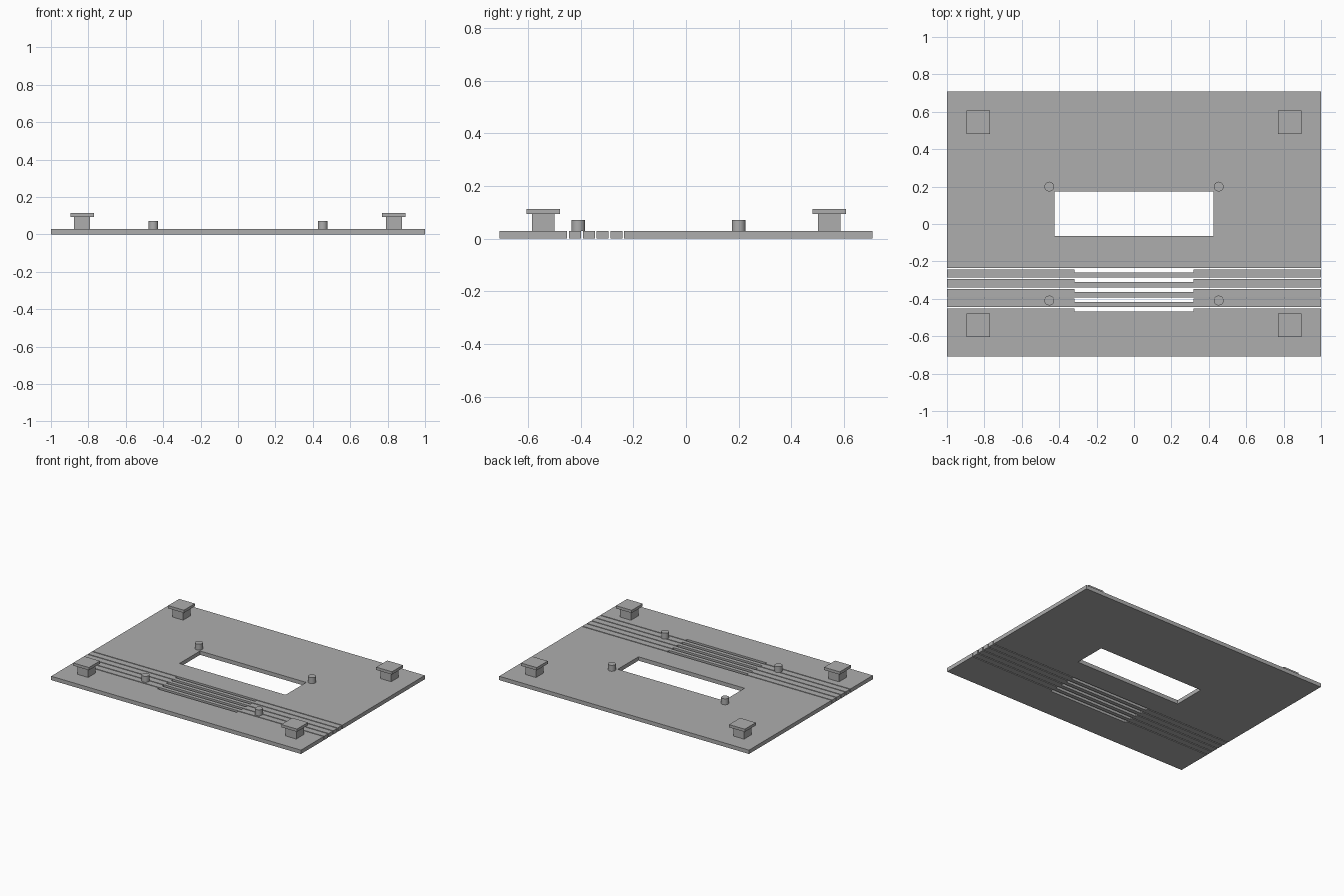
import bpy, bmesh

if "Cube" in bpy.data.objects:
    bpy.data.objects.remove(bpy.data.objects["Cube"], do_unlink=True)

GREY = (0.42, 0.42, 0.42, 1)
grey = bpy.data.materials.new("plain grey")
grey.use_nodes = True
grey.diffuse_color = GREY
grey.node_tree.nodes["Principled BSDF"].inputs["Base Color"].default_value = GREY

THICK = 0.028                       # plate thickness
HALF_Y = 0.708                      # half depth of the plate
SLOTS, PITCH = 5, 0.0523            # parallel cuts across the plate
FIRST = -0.235                      # back edge of the first cut
SLIT, GAP, GAP_X = 0.007, 0.024, 0.318   # narrow cut, wide middle cut


def add_object(name, bm):
    bmesh.ops.recalc_face_normals(bm, faces=bm.faces)
    mesh = bpy.data.meshes.new(name)
    bm.to_mesh(mesh)
    bm.free()
    mesh.materials.append(grey)
    obj = bpy.data.objects.new(name, mesh)
    bpy.context.collection.objects.link(obj)
    return obj


def slab(name, *loops):
    """Extrude an outline, with optional hole outlines, to plate thickness."""
    bm = bmesh.new()
    for loop in loops:
        verts = [bm.verts.new((x, y, 0)) for x, y in loop]
        for a, b in zip(verts, verts[1:] + verts[:1]):
            bm.edges.new((a, b))
    bmesh.ops.triangle_fill(bm, edges=bm.edges[:], use_beauty=True)
    ext = bmesh.ops.extrude_face_region(bm, geom=bm.faces[:], use_keep_orig=True)
    top = [g for g in ext["geom"] if isinstance(g, bmesh.types.BMVert)]
    bmesh.ops.translate(bm, verts=top, vec=(0, 0, THICK))
    return add_object(name, bm)


def rect(x0, x1, y0, y1):
    return [(x0, y0), (x1, y0), (x1, y1), (x0, y1)]


def notched(y0, cut):
    """Strip outline from y0 up to a cut, recessed in the middle."""
    edge, deep = cut - SLIT, cut - GAP
    return [(-1, y0), (1, y0), (1, edge), (GAP_X, edge), (GAP_X, deep),
            (-GAP_X, deep), (-GAP_X, edge), (-1, edge)]


def box(bm, x, y, width, z0, z1):
    verts = bmesh.ops.create_cube(bm, size=1)["verts"]
    bmesh.ops.scale(bm, verts=verts, vec=(width, width, z1 - z0))
    bmesh.ops.translate(bm, verts=verts, vec=(x, y, (z0 + z1) / 2))


# Main plate with its rectangular window
slab("main_plate", rect(-1, 1, FIRST, HALF_Y), rect(-0.425, 0.425, -0.063, 0.173))

# Flexible strips and the front plate, each notched along its back edge
cuts = [FIRST - PITCH * i for i in range(SLOTS)]
for i in range(SLOTS - 1):
    slab(f"strip_{i + 1}", notched(cuts[i + 1], cuts[i]))
slab("front_plate", notched(-HALF_Y, cuts[-1]))

# Corner posts with wide caps, and round pins
for side, sx in (("left", 1), ("right", -1)):
    for end, post_y, pin_y in (("front", -0.542, -0.409), ("back", 0.544, 0.2)):
        bm = bmesh.new()
        box(bm, sx * 0.833, post_y, 0.086, THICK, 0.093)
        box(bm, sx * 0.833, post_y, 0.126, 0.093, 0.113)
        add_object(f"{end}_{side}_post", bm)

        bpy.ops.mesh.primitive_cylinder_add(
            vertices=32, radius=0.026, depth=0.071 - THICK,
            location=(sx * 0.453, pin_y, (0.071 + THICK) / 2))
        pin = bpy.context.object
        pin.name = f"{end}_{side}_pin"
        pin.data.materials.append(grey)
        bpy.ops.object.shade_smooth_by_angle()
